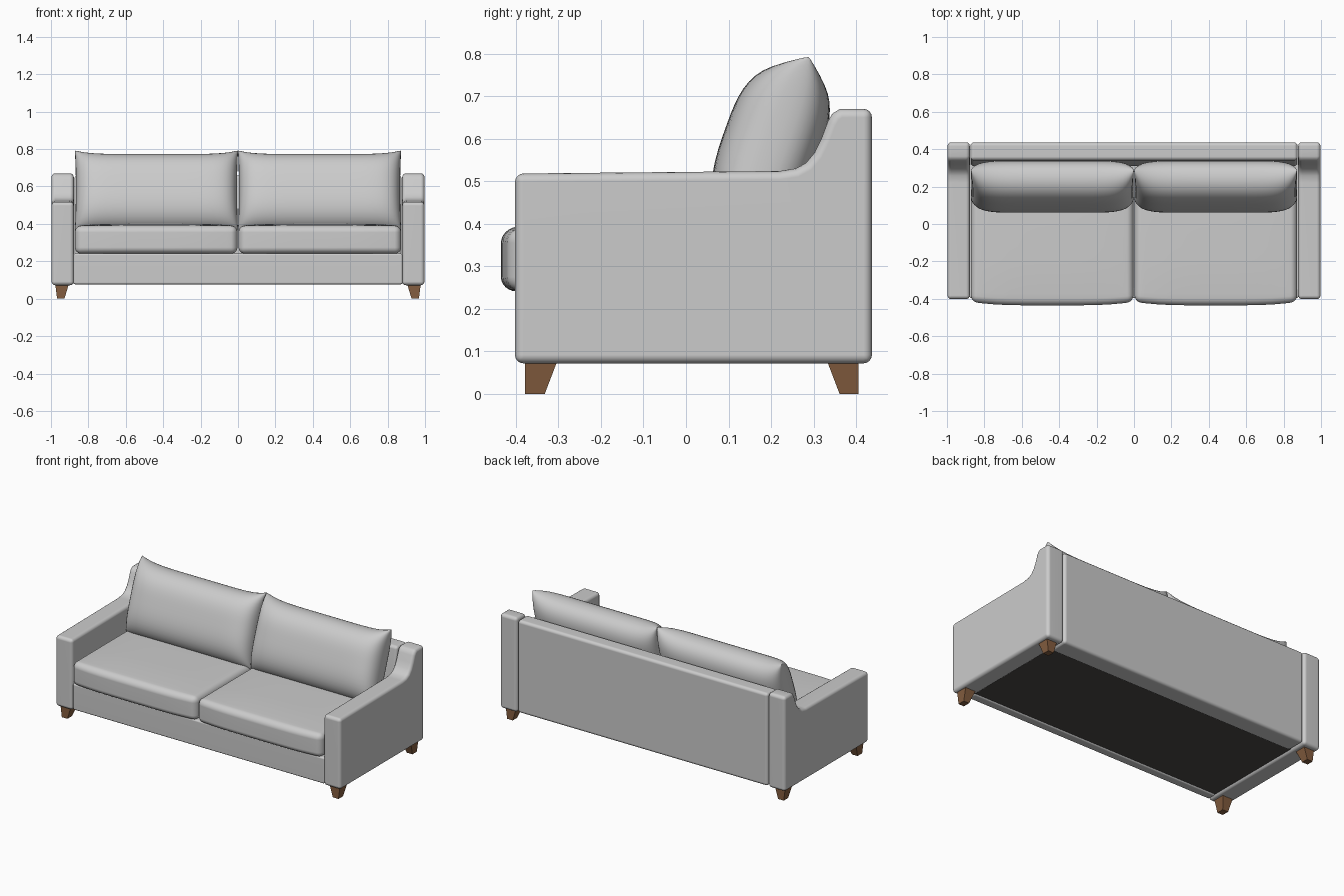
import bpy, bmesh, math
from mathutils import Vector

if "Cube" in bpy.data.objects:
    bpy.data.objects.remove(bpy.data.objects["Cube"])


def material(name, rgb):
    m = bpy.data.materials.new(name)
    m.diffuse_color = (*rgb, 1)
    m.use_nodes = True
    m.node_tree.nodes["Principled BSDF"].inputs["Base Color"].default_value = m.diffuse_color
    return m


wood = material("wood", (0.23, 0.11, 0.05))
dark = material("dark_cloth", (0.07, 0.065, 0.06))


def finish(bm, name, mat=None, mirror=False, angle=45):
    bmesh.ops.recalc_face_normals(bm, faces=bm.faces)
    me = bpy.data.meshes.new(name)
    bm.to_mesh(me)
    bm.free()
    ob = bpy.data.objects.new(name, me)
    bpy.context.collection.objects.link(ob)
    if mat:
        me.materials.append(mat)
    if mirror:
        mod = ob.modifiers.new("mirror", 'MIRROR')
        mod.use_mirror_merge = False
    bpy.ops.object.select_all(action='DESELECT')
    ob.select_set(True)
    bpy.context.view_layer.objects.active = ob
    bpy.ops.object.shade_smooth_by_angle(angle=math.radians(angle))
    if angle > 30:
        ob.modifiers.new("normals", 'WEIGHTED_NORMAL').keep_sharp = True
    return ob


def slab(profile, x0, x1, bevel=0.0, segs=4):
    """Extrude a (y, z) profile along x and round its sharp edges."""
    bm = bmesh.new()
    f = bm.faces.new([bm.verts.new((x0, y, z)) for y, z in profile])
    ext = bmesh.ops.extrude_face_region(bm, geom=[f])["geom"]
    bmesh.ops.translate(bm, vec=(x1 - x0, 0, 0),
                        verts=[v for v in ext if isinstance(v, bmesh.types.BMVert)])
    bmesh.ops.recalc_face_normals(bm, faces=bm.faces)
    if bevel:
        edges = [e for e in bm.edges if e.calc_face_angle(0) > math.radians(40)]
        bmesh.ops.bevel(bm, geom=edges, offset=bevel, segments=segs, profile=0.5,
                        affect='EDGES', clamp_overlap=False)
    return bm


def rect(y0, y1, z0, z1):
    return [(y0, z0), (y1, z0), (y1, z1), (y0, z1)]


# Arms with the swept-up rear
arm = [(0.437, 0.072), (0.437, 0.67), (0.362, 0.67), (0.344, 0.659), (0.333, 0.64),
       (0.318, 0.60), (0.302, 0.567), (0.282, 0.543), (0.258, 0.53), (0.22, 0.524),
       (-0.402, 0.518), (-0.402, 0.072)]
finish(slab(arm, 0.878, 0.997, 0.02), "arm", mirror=True)

# Back rest
back = [(0.436, 0.075), (0.436, 0.66), (0.342, 0.66), (0.31, 0.40), (0.31, 0.075)]
finish(slab(back, -0.874, 0.874, 0.018), "back_rest")

# Front rail and underside
finish(slab(rect(-0.396, -0.34, 0.077, 0.242), -0.88, 0.88, 0.01, 3), "front_rail")
finish(slab(rect(-0.345, 0.32, 0.085, 0.09), -0.88, 0.88), "underside_cloth", dark)
finish(slab(rect(-0.35, 0.32, 0.09, 0.24), -0.88, 0.88), "seat_deck")

# Seat cushions: rounded slabs, bowed at the front and crowned on top
bm = slab(rect(-0.415, 0.30, 0.241, 0.389), 0.003, 0.872, 0.034, 6)
cuts = [((0.06 + 0.075 * i, 0, 0), (1, 0, 0)) for i in range(11)]
cuts += [((0, -0.36 + 0.08 * i, 0), (0, 1, 0)) for i in range(8)]
for co, no in cuts:
    bmesh.ops.bisect_plane(bm, geom=bm.verts[:] + bm.edges[:] + bm.faces[:],
                           plane_co=co, plane_no=no)
for v in bm.verts:
    u = (v.co.x - 0.4375) / 0.4345
    w = (v.co.y + 0.0575) / 0.3575
    bow = 1 - abs(u) ** 4
    if w < 0:
        v.co.y -= 0.02 * bow * w * w
    if v.co.z > 0.34:
        v.co.z += 0.012 * bow * max(0, 1 - w ** 4)
finish(bm, "seat_cushion", mirror=True)

# Back cushions: plump leaning pillows with a pinched seam and raised corners
N, M = 36, 24
bm = bmesh.new()
axis, normal = Vector((0, 0.34, 0.94)), Vector((0, -0.94, 0.34))
for depth in (0.127, -0.102):
    rows = []
    for j in range(M + 1):
        v = math.sin(math.pi / 2 * (2 * j / M - 1))
        row = []
        for i in range(N + 1):
            u = math.sin(math.pi / 2 * (2 * i / N - 1))
            t = max(0, 1 - abs(u) ** 8) ** 0.42 * max(0, 1 - abs(v) ** 3) ** 0.5
            h = v * (0.187 if v > 0 else 0.24)
            if v > 0:
                h += 0.028 * u ** 6 * v * v
            x = 0.436 + 0.436 * u * (1 - 0.012 * (1 - v * v))
            row.append(bm.verts.new(Vector((x, 0.215, 0.59)) + axis * h + normal * depth * t))
        rows.append(row)
    for a, b in zip(rows, rows[1:]):
        for i in range(N):
            bm.faces.new((a[i], a[i + 1], b[i + 1], b[i]))
bmesh.ops.remove_doubles(bm, verts=bm.verts, dist=1e-5)
finish(bm, "back_cushion", mirror=True, angle=80)

# Tapered legs, straight on their outer corner
for name, s in (("front_leg", -1), ("rear_leg", 1)):
    o, i_top, i_bot = (0.378, 0.303, 0.332) if s < 0 else (0.405, 0.332, 0.361)
    bm = bmesh.new()
    rings = []
    for z, xi, xo, yi in ((0, 0.928, 0.967, i_bot), (0.076, 0.905, 0.977, i_top)):
        rings.append([bm.verts.new((x, s * y, z)) for x, y in
                      ((xi, yi), (xo, yi), (xo, o), (xi, o))])
    bm.faces.new(rings[0])
    bm.faces.new(rings[1])
    for k in range(4):
        n = (k + 1) % 4
        bm.faces.new((rings[0][k], rings[0][n], rings[1][n], rings[1][k]))
    finish(bm, name, wood, mirror=True, angle=30)
